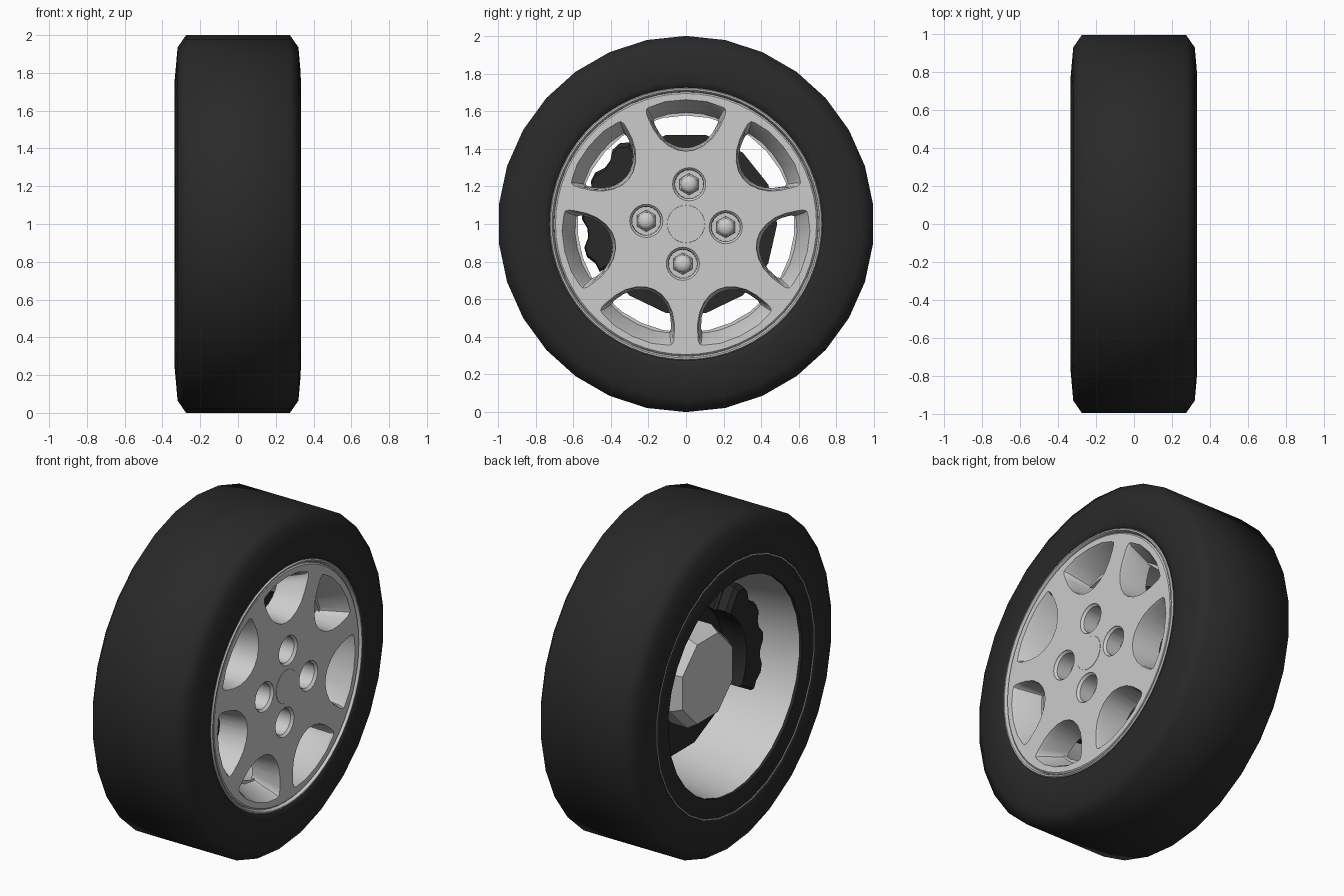
import bpy, bmesh
from math import sin, cos, pi, radians

if "Cube" in bpy.data.objects:
    bpy.data.objects.remove(bpy.data.objects["Cube"])

def mat(name, v):
    m = bpy.data.materials.new(name)
    m.diffuse_color = (v, v, v, 1)
    m.use_nodes = True
    m.node_tree.nodes["Principled BSDF"].inputs["Base Color"].default_value = m.diffuse_color
    return m

rubber = mat("rubber", 0.022)
iron = mat("dark_iron", 0.022)

def smooth(ob, angle):
    bpy.ops.object.select_all(action='DESELECT')
    ob.select_set(True)
    bpy.context.view_layer.objects.active = ob
    if angle:
        bpy.ops.object.shade_smooth_by_angle(angle=radians(angle))

def loft(name, rings, wrap=False, material=None, angle=35):
    """Skin closed rings of points; wrap joins last ring to first, else ends are capped."""
    bm = bmesh.new()
    rows = [[bm.verts.new(p) for p in ring] for ring in rings]
    n = len(rows[0])
    for a, b in zip(rows, rows[1:] + (rows[:1] if wrap else [])):
        for i in range(n):
            j = (i + 1) % n
            bm.faces.new((a[i], a[j], b[j], b[i]))
    if not wrap:
        bm.faces.new(rows[0])
        bm.faces.new(rows[-1])
    bmesh.ops.recalc_face_normals(bm, faces=bm.faces)
    me = bpy.data.meshes.new(name)
    bm.to_mesh(me)
    bm.free()
    ob = bpy.data.objects.new(name, me)
    bpy.context.collection.objects.link(ob)
    if material:
        me.materials.append(material)
    smooth(ob, angle)
    return ob

def turned(name, profile, n=30, y=0, z=1, turn=0, **kw):
    """Turn an (x, radius) profile around an axis parallel to x."""
    rings = [[(x, y + r * sin(turn + 2 * pi * i / n), z + r * cos(turn + 2 * pi * i / n))
              for i in range(n)] for x, r in profile]
    return loft(name, rings, **kw)

# Tyre with the dark inner flange at the back
turned("tyre", [(.28, .71), (.322, .722), (.333, .76), (.33, .82), (.32, .935), (.275, 1),
                (-.275, 1), (-.32, .935), (-.33, .82), (-.335, .765), (-.327, .757),
                (-.333, .747), (-.33, .642), (-.30, .642), (-.28, .71)],
       wrap=True, material=rubber, angle=75)

# Rim barrel, front lip and thin rear edge
turned("rim_barrel", [(.17, .577), (-.31, .642), (-.31, .70), (.17, .70)], wrap=True)
turned("rim_front_lip", [(.20, .725), (.326, .725), (.333, .72), (.333, .712),
                         (.318, .703), (.20, .70)], n=60, wrap=True)
turned("rim_rear_edge", [(-.30, .760), (-.333, .759), (-.333, .754), (-.30, .753)], wrap=True)

# Spoked face plate
plate = turned("spoke_plate", [(.15, .702), (.318, .702), (.325, .694)], n=60)

# Window and bolt-hole cutters
half = [(.11, .652), (.195, .622), (.211, .611), (.212, .59), (.203, .565), (.175, .505),
        (.14, .455), (.095, .417), (.045, .393)]
outline = [(0, .662)] + half + [(0, .387)] + [(-t, r) for t, r in reversed(half)]
cutters = []
for k in range(7):
    a = 2 * pi * k / 7
    rings = []
    for x, st, sr in [(.335, 1.02, 1.02), (.318, .98, .98), (.306, .94, .94), (.13, .78, .61)]:
        ring = []
        for t, r in outline:
            t, r = t * st, .44 + (r - .44) * sr
            ring.append((x, t * cos(a) + r * sin(a), 1 + r * cos(a) - t * sin(a)))
        rings.append(ring)
    cutters.append(loft("window_cutter", rings))

bolt_spots = []
for k in range(4):
    a = radians(4.5) + k * pi / 2
    y, z = .212 * sin(a), 1 + .212 * cos(a)
    bolt_spots.append((y, z))
    cutters.append(turned("hole_cutter", [(.345, .093), (.32, .087), (.31, .077), (.14, .074)],
                          n=24, y=y, z=z))

for c in cutters:
    c.hide_render = True
    smooth(plate, 0)
    m = plate.modifiers.new("cut", 'BOOLEAN')
    m.operation, m.solver, m.object = 'DIFFERENCE', 'EXACT', c
    bpy.ops.object.modifier_apply(modifier="cut")
    bpy.data.objects.remove(c)
smooth(plate, 30)

# Centre cap and wheel bolts
turned("centre_cap", [(.30, .10), (.3255, .10), (.3265, .099)], n=32)
for y, z in bolt_spots:
    turned("bolt_nut", [(.18, .058), (.222, .058), (.228, .05)], n=6, y=y, z=z, angle=20)
    turned("bolt_dome", [(.22, .048), (.238, .045), (.25, .032), (.256, .012)],
           n=16, y=y, z=z, angle=60)

# Hub behind the plate, brake disc, and faceted inner hub
turned("hub_mount", [(.06, .30), (.195, .31)], n=32)
turned("brake_disc", [(.02, .485), (.075, .485)], n=14, turn=pi / 14, material=iron, angle=20)
turned("inner_hub", [(.03, .295), (-.09, .295), (-.145, .26)], n=8, turn=pi / 8, angle=20)

# Ribbed brake caliper on the front side of the disc
outer, inner = [], []
steps = 16
for i in range(steps + 1):
    a = radians(124 + 85 * i / steps)
    r = .555 if i % 4 in (1, 2) else .525
    outer.append((r * cos(a), 1 + r * sin(a)))
    inner.append((.38 * cos(a), 1 + .38 * sin(a)))
loop = outer + inner[::-1]
waist = [(-.46 + (y + .46) * .92, 1 + (z - 1) * .94) for y, z in loop]
rings = [[(x, y, z) for y, z in pts]
         for x, pts in [(.12, waist), (.10, loop), (.0, loop), (-.02, waist), (-.04, waist),
                        (-.06, loop), (-.115, loop), (-.135, waist)]]
loft("brake_caliper", rings, material=iron, angle=30)
